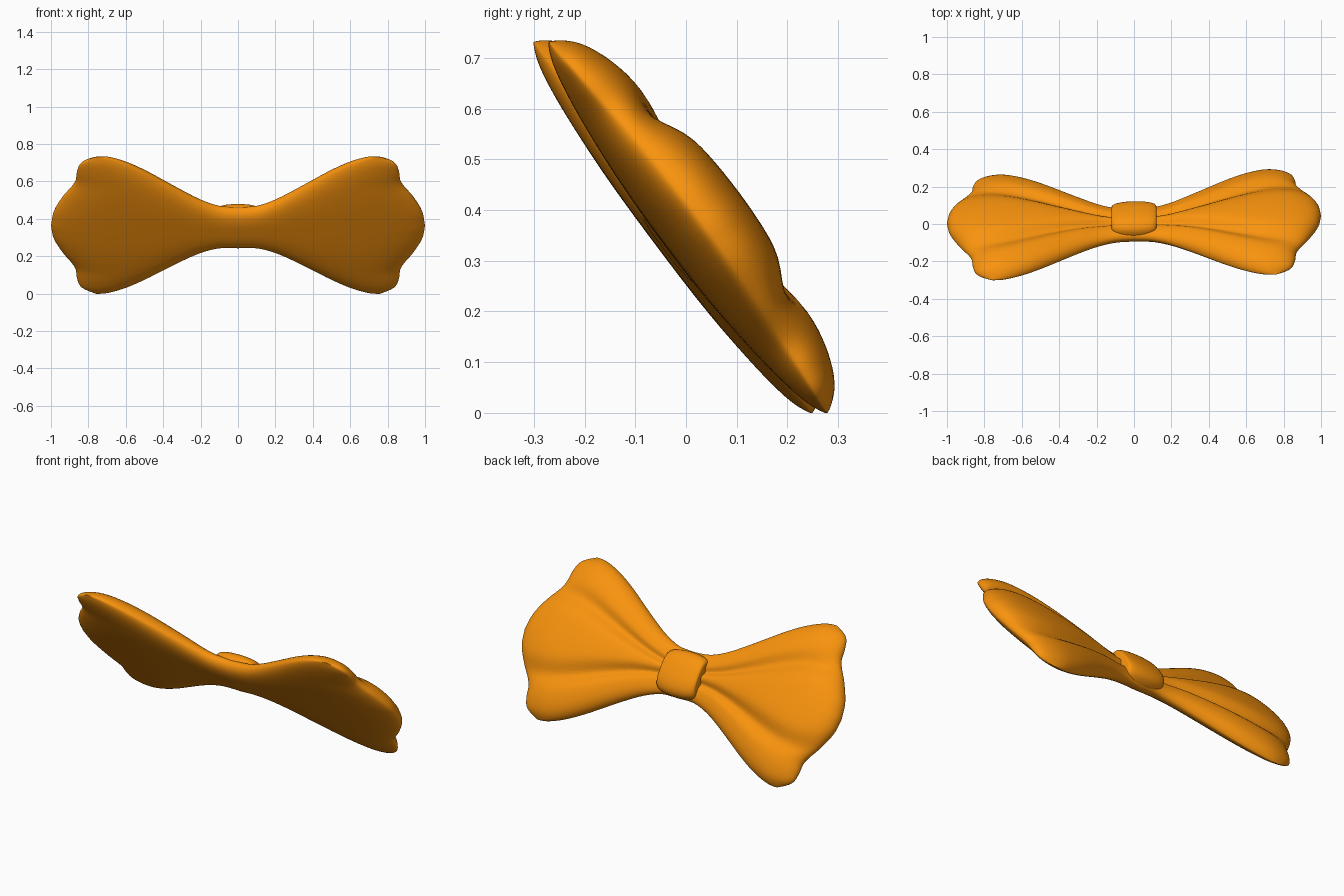
import bpy, bmesh, math
from mathutils import Vector

if "Cube" in bpy.data.objects:
    bpy.data.objects.remove(bpy.data.objects["Cube"])

orange = bpy.data.materials.new("orange")
orange.diffuse_color = (0.94, 0.29, 0.004, 1)
orange.use_nodes = True
orange.node_tree.nodes["Principled BSDF"].inputs["Base Color"].default_value = orange.diffuse_color


def curve(points, x):
    """Smooth interpolation through (x, y) points."""
    n = len(points)
    x = min(max(x, points[0][0]), points[-1][0])
    i = next(k for k in range(n - 1) if x <= points[k + 1][0])
    (x0, y0), (x1, y1) = points[i], points[i + 1]

    def slope(k):
        a, b = points[max(k - 1, 0)], points[min(k + 1, n - 1)]
        return (b[1] - a[1]) / (b[0] - a[0])
    h = x1 - x0
    f = (x - x0) / h
    return ((2*f**3 - 3*f**2 + 1) * y0 + (f**3 - 2*f**2 + f) * h * slope(i)
            + (3*f**2 - 2*f**3) * y1 + (f**3 - f**2) * h * slope(i + 1))


def place(u, v, w):
    """Tilted bow plane: u along x, v up the slope, w out of the back."""
    return Vector((u, -0.6 * v + 0.8 * w + 0.02 * u, 0.374 + 0.8 * v + 0.6 * w))


def finish(name, bm):
    bmesh.ops.remove_doubles(bm, verts=bm.verts, dist=0.0003)
    bmesh.ops.recalc_face_normals(bm, faces=bm.faces)
    mesh = bpy.data.meshes.new(name)
    bm.to_mesh(mesh)
    bm.free()
    mesh.materials.append(orange)
    ob = bpy.data.objects.new(name, mesh)
    bpy.context.collection.objects.link(ob)
    bpy.ops.object.select_all(action='DESELECT')
    ob.select_set(True)
    bpy.context.view_layer.objects.active = ob
    bpy.ops.object.shade_smooth_by_angle(angle=math.radians(50))
    return ob


# Wing profiles: half height along x, scalloped outer end, puffiness
HALF = [(0, .13), (.1, .135), (.2, .172), (.3, .23), (.4, .295), (.5, .36),
        (.6, .415), (.7, .452), (.78, .457), (.88, .447), (1, .44)]
END = [(0, 1.0), (.2, .985), (.42, .935), (.58, .885), (.66, .868),
       (.8, .86), (.92, .835), (1, .76)]
PUFF = [(0, .05), (.13, .05), (.3, .082), (.5, .11), (.7, .12), (1, .118)]
BELLY = [(0, .052), (.2, .05), (.45, .053), (.7, .053), (1, .05)]
CREASE = [(0, .2), (.15, .25), (.4, .37), (.8, .5), (1, .52)]


def wing(name, side):
    bm = bmesh.new()
    rows, cols = 36, 64
    for top in (True, False):
        grid = []
        for i in range(rows + 1):
            s = math.sin(math.pi / 2 * i / rows)
            line = []
            for j in range(cols + 1):
                t = math.sin(math.pi / 2 * (2 * j / cols - 1))
                a = abs(t)
                u = s * curve(END, abs(t + .05 * (1 - a)))
                v = t * curve(HALF, u) - .016 * (1 - u) ** 3
                rim = -.014 + .025 * (1 - a * a) * s**4
                if top:
                    # three puffed folds separated by two creases
                    edge = math.sqrt(max(0, (1 - a**4) * (1 - s**8)))
                    fold = curve(CREASE, u)
                    crease = math.exp(-((a - fold) / .12) ** 2)
                    centre = 1 - .15 * min(1, a / fold) ** 2
                    depth = .33 - .1 * u
                    w = rim + curve(PUFF, u) * edge * centre * (1 - depth * crease)
                else:
                    full = .5 * (1 - a**3) + .5 * math.sqrt(max(0, 1 - a**8))
                    w = rim - curve(BELLY, u) * full * math.sqrt(max(0, 1 - s**8))
                line.append(bm.verts.new(place(side * u, v, w)))
            grid.append(line)
        for i in range(rows):
            for j in range(cols):
                bm.faces.new((grid[i][j], grid[i][j + 1],
                              grid[i + 1][j + 1], grid[i + 1][j]))
    # drop slivers at the seam inside the knot
    bmesh.ops.dissolve_degenerate(bm, edges=bm.edges, dist=0.0002)
    return finish(name, bm)


wing("right_wing", 1)
wing("left_wing", -1)

# Centre knot: rounded band wrapped around the middle
bm = bmesh.new()
rings = 16
around = 40
grid = []
for i in range(rings + 1):
    p = math.pi * i / rings
    u = -.12 * math.cos(p)
    r = .7 + .3 * math.sin(p) ** .8
    line = []
    for j in range(around):
        q = 2 * math.pi * j / around
        c, s = math.cos(q), math.sin(q)
        v = -.02 + .128 * r * math.copysign(abs(c) ** .8, c)
        w = .01 + .07 * r * math.copysign(abs(s) ** .8, s)
        line.append(bm.verts.new(place(u, v, w)))
    grid.append(line)
for i in range(rings):
    for j in range(around):
        k = (j + 1) % around
        bm.faces.new((grid[i][j], grid[i][k], grid[i + 1][k], grid[i + 1][j]))
bm.faces.new(grid[0])
bm.faces.new(grid[-1])
finish("knot", bm)
